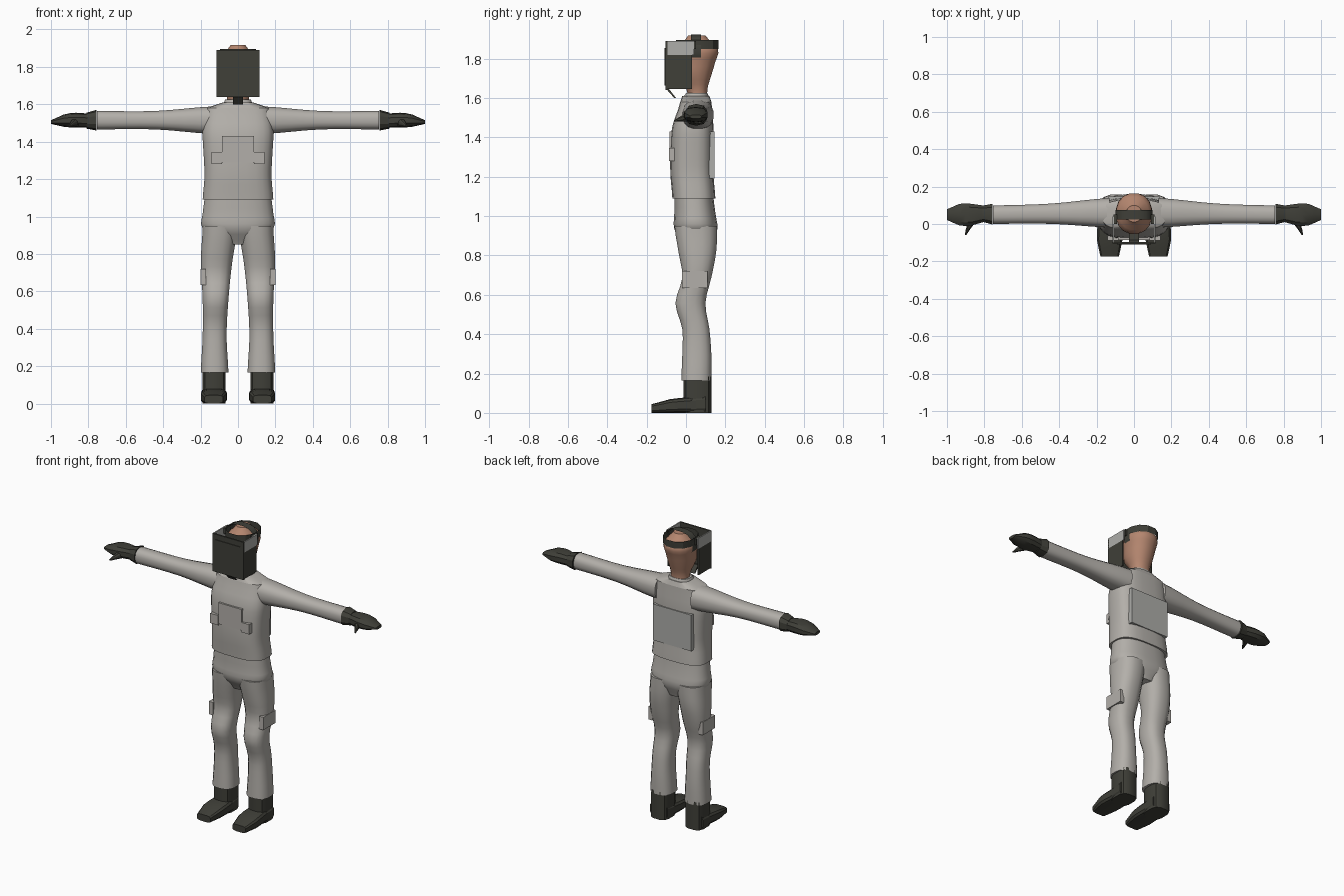
import bpy, bmesh, math
from mathutils import Vector

if "Cube" in bpy.data.objects:
    bpy.data.objects.remove(bpy.data.objects["Cube"], do_unlink=True)


def material(name, red, green, blue):
    colour = (red, green, blue, 1)
    mat = bpy.data.materials.new(name)
    mat.use_nodes = True
    mat.diffuse_color = colour
    shader = mat.node_tree.nodes["Principled BSDF"]
    shader.inputs["Base Color"].default_value = colour
    shader.inputs["Roughness"].default_value = 0.8
    return mat


cloth = material("grey cloth", 0.45, 0.43, 0.4)
panel = material("pale panel", 0.42, 0.42, 0.4)
dark = material("dark leather", 0.05, 0.05, 0.04)
skin = material("skin", 0.46, 0.24, 0.16)


def finish(name, mesh_data, mat, mirror, smooth_angle=None):
    bmesh.ops.recalc_face_normals(mesh_data, faces=mesh_data.faces[:])
    mesh = bpy.data.meshes.new(name)
    mesh_data.to_mesh(mesh)
    mesh_data.free()
    mesh.materials.append(mat)
    part = bpy.data.objects.new(name, mesh)
    bpy.context.collection.objects.link(part)
    if mirror:
        part.modifiers.new("mirror", "MIRROR")
    if smooth_angle:
        bpy.ops.object.select_all(action="DESELECT")
        part.select_set(True)
        bpy.context.view_layer.objects.active = part
        bpy.ops.object.shade_smooth_by_angle(angle=math.radians(smooth_angle))


def along(track, fraction):
    """Value of a smooth curve through evenly spaced control values."""
    if not isinstance(track, tuple):
        return track
    last = len(track) - 1
    index = min(int(fraction * last), last - 1)
    step = fraction * last - index
    start, end = track[index], track[index + 1]
    if last == 1:
        return start + (end - start) * step
    slope_in = (end - track[max(index - 1, 0)]) / 2
    slope_out = (track[min(index + 2, last)] - start) / 2
    bend = (slope_in - (end - start)) * (1 - step) + ((end - start) - slope_out) * step
    return start + (end - start) * step + bend * step * (1 - step)


def both(*halves):
    """Left and right edge tracks, symmetric about the middle."""
    if len(halves) == 1:
        return -halves[0], halves[0]
    return tuple(-half for half in halves), halves


def place(axis, position, across, up):
    order = {"x": (position, across, up), "y": (across, position, up), "z": (across, up, position)}
    return Vector(order[axis])


def loft(name, axis, span, across, up, mat, mirror=False, sides=16, power=2.5,
         steps=1, caps=True, smooth_angle=45):
    """Skin rounded sections along an axis; each edge of the section follows its own track."""
    shape = bmesh.new()
    rings = []
    for station in range(steps + 1):
        fraction = station / steps
        edges = [[along(track, fraction) for track in pair] for pair in (across, up)]
        ring = []
        for side in range(sides):
            angle = math.tau * (side + 0.5) / sides
            point = []
            for wave, (low, high) in zip((math.cos(angle), math.sin(angle)), edges):
                reach = math.copysign(abs(wave) ** (2 / power), wave)
                point.append((low + high + reach * (high - low)) / 2)
            ring.append(shape.verts.new(place(axis, along(span, fraction), *point)))
        rings.append(ring)
    for lower, upper in zip(rings, rings[1:]):
        for side in range(sides):
            after = (side + 1) % sides
            shape.faces.new((lower[side], lower[after], upper[after], upper[side]))
    if caps:
        shape.faces.new(rings[0])
        shape.faces.new(rings[-1])
    finish(name, shape, mat, mirror, smooth_angle)


def box(name, x_range, y_range, z_range, mat, mirror=False):
    shape = bmesh.new()
    bmesh.ops.create_cube(shape, size=1)
    for vert in shape.verts:
        vert.co = Vector([low + (high - low) * (value + 0.5) for value, (low, high)
                          in zip(vert.co, (x_range, y_range, z_range))])
    finish(name, shape, mat, mirror)


# Jacket, shoulders and collar
loft("jacket", "z", (1.09, 1.58), both(0.19, 0.18, 0.185, 0.19, 0.17),
     ((-0.07, -0.08, -0.08, -0.07, -0.03), (0.15, 0.14, 0.14, 0.14, 0.13)),
     cloth, sides=24, power=3, steps=12)
loft("shoulder_yoke", "z", (1.58, 1.61), both(0.17, 0.08), ((-0.03, -0.02), (0.13, 0.12)),
     cloth, sides=24, power=3)
loft("collar", "z", (1.6, 1.625), both(0.08, 0.07), ((-0.02, 0), (0.12, 0.11)), cloth)

# Sleeves
loft("sleeve", "x", (0.13, 0.755), ((-0.02, 0, 0), (0.14, 0.11, 0.1)),
     ((1.44, 1.465, 1.465), (1.59, 1.565, 1.565)), cloth, mirror=True, steps=8)

# Trousers
loft("trouser_hips", "z", (0.85, 1.1), both(0.07, 0.19, 0.19, 0.18),
     ((-0.01, -0.06, -0.06, -0.06), (0.13, 0.16, 0.15, 0.14)), cloth, sides=24, steps=9)
loft("trouser_leg", "z", (0.165, 0.95),
     ((0.05, 0.06, 0.05, 0.03, 0), (0.2, 0.19, 0.19, 0.2, 0.19)),
     ((-0.025, -0.02, -0.02, -0.055, -0.02, -0.04, -0.06),
      (0.13, 0.13, 0.12, 0.1, 0.13, 0.155, 0.16)), cloth, mirror=True, steps=18)

# Pockets and flat panels
box("thigh_pocket", (0.17, 0.2), (-0.02, 0.11), (0.635, 0.72), cloth, mirror=True)
box("chest_pocket", (0.085, 0.143), (-0.087, -0.05), (1.28, 1.345), cloth, mirror=True)
box("chest_panel", both(0.085), (-0.085, -0.06), (1.29, 1.43), cloth)
box("back_panel", both(0.14), (0.11, 0.146), (1.19, 1.43), panel)

# Boots
loft("boot_shaft", "z", (0, 0.185), (0.065, 0.19), (-0.015, 0.13), dark,
     mirror=True, sides=12, power=3, smooth_angle=30)
loft("boot_foot", "y", (-0.175, 0.1), ((0.08, 0.06, 0.06, 0.065), (0.18, 0.2, 0.195, 0.195)),
     (0, (0.045, 0.07, 0.08, 0.09)), dark, mirror=True, sides=12, power=4, steps=6,
     smooth_angle=30)

# Gloves
loft("glove_cuff", "x", (0.757, 0.81), ((-0.005, 0.01), (0.11, 0.1)), ((1.46, 1.47), (1.57, 1.555)),
     dark, mirror=True, sides=10, smooth_angle=30)
loft("glove_hand", "x", (0.8, 1), ((0.01, -0.01, -0.01, 0.02), (0.1, 0.11, 0.11, 0.08)),
     ((1.475, 1.475, 1.48, 1.495), (1.55, 1.555, 1.545, 1.515)),
     dark, mirror=True, sides=10, steps=6, smooth_angle=30)
loft("glove_thumb", "y", (-0.058, 0.04), ((0.895, 0.86, 0.83), (0.905, 0.895, 0.88)),
     (1.48, (1.49, 1.52, 1.53)), dark, mirror=True, sides=8, steps=4, smooth_angle=30)

# Head and its straps
loft("head", "z", (1.58, 1.917), both(0.06, 0.06, 0.08, 0.09, 0.095, 0.04),
     ((0.01, 0, -0.05, -0.05, -0.05, 0.01), (0.11, 0.11, 0.13, 0.15, 0.165, 0.1)),
     skin, power=2.2, steps=15)
loft("head_band", "z", (1.85, 1.895), both(0.1), (-0.055, 0.168), dark,
     sides=12, power=2.2, caps=False, smooth_angle=30)
loft("crown_strap", "y", (0.025, 0.075), both(0.1), (1.76, 1.925), dark,
     caps=False, smooth_angle=30)

# Face shield, open at the top and back
box("shield_front", both(0.115), (-0.105, -0.095), (1.64, 1.89), dark)
box("shield_window", both(0.09), (-0.109, -0.1), (1.665, 1.855), dark)
box("shield_side", (0.107, 0.115), (-0.1, 0.03), (1.645, 1.82), dark, mirror=True)
box("shield_side_upper", (0.107, 0.115), (-0.1, 0.04), (1.82, 1.89), panel, mirror=True)
box("shield_hinge", (0.09, 0.11), (0, 0.05), (1.85, 1.89), dark, mirror=True)
loft("chin_flap", "z", (1.6, 1.645), both(0.03), ((-0.06, -0.1), (-0.05, -0.085)), dark,
     sides=4, power=9, smooth_angle=30)
